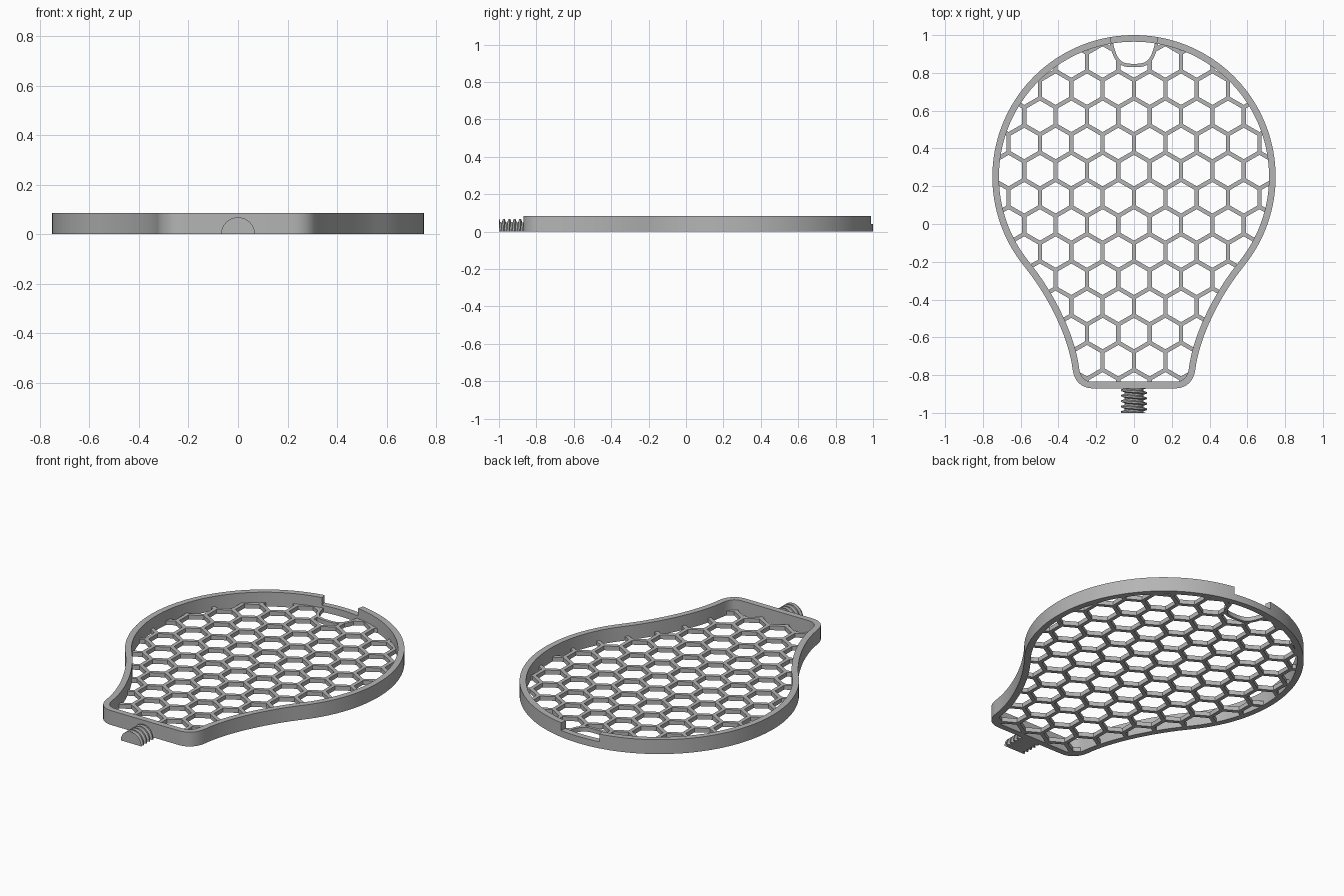
import bpy, bmesh, math
from mathutils import Vector
from mathutils.geometry import interpolate_bezier

cube = bpy.data.objects.get("Cube")
if cube:
    bpy.data.objects.remove(cube, do_unlink=True)

WALL, HEIGHT, NOTCH_Z, FLOOR = 0.035, 0.085, 0.04, 0.025
RADIUS, CENTRE_Y, NOTCH_X = 0.75, 0.25, 0.125

grey = bpy.data.materials.new("plain grey")
grey.use_nodes = True
grey.diffuse_color = (0.46, 0.46, 0.46, 1)
grey.node_tree.nodes["Principled BSDF"].inputs["Base Color"].default_value = grey.diffuse_color


def finish(name, bm):
    bmesh.ops.recalc_face_normals(bm, faces=bm.faces)
    mesh = bpy.data.meshes.new(name)
    bm.to_mesh(mesh)
    bm.free()
    mesh.materials.append(grey)
    obj = bpy.data.objects.new(name, mesh)
    bpy.context.collection.objects.link(obj)
    return obj


def prism(bm, points, z0, z1):
    low = [bm.verts.new((p[0], p[1], z0)) for p in points]
    high = [bm.verts.new((p[0], p[1], z1)) for p in points]
    bm.faces.new(low[::-1])
    bm.faces.new(high)
    for i in range(len(low)):
        j = (i + 1) % len(low)
        bm.faces.new((low[i], low[j], high[j], high[i]))


def mirrored(half):
    return half + [Vector((-p.x, p.y)) for p in reversed(half) if abs(p.x) > 1e-5]


def offset(points, distance, closed=True):
    result, n = [], len(points)
    for i, p in enumerate(points):
        a = points[i - 1] if closed or i else p
        b = points[(i + 1) % n] if closed or i < n - 1 else p
        # average the two edge directions at each corner
        t = ((p - a).normalized() + (b - p).normalized()).normalized()
        result.append(p + Vector((t.y, -t.x)) * distance)
    return result


# Outline: round head, flared neck, rounded foot corners
def on_circle(a):
    return Vector((RADIUS * math.sin(a), CENTRE_Y + RADIUS * math.cos(a)))


a0, a1 = math.asin(NOTCH_X / RADIUS), math.pi - math.asin(0.58 / RADIUS)
half = [on_circle(a0 * i / 4) for i in range(4)]
half += [on_circle(a0 + (a1 - a0) * i / 48) for i in range(48)]
neck = [Vector(p) for p in ((0.58, -0.226), (0.455, -0.38), (0.345, -0.60), (0.325, -0.77))]
foot = [Vector(p) for p in ((0.325, -0.77), (0.315, -0.84), (0.27, -0.87), (0.22, -0.87))]
half += [p.to_2d() for p in interpolate_bezier(*neck, 18)[:-1]]
half += [p.to_2d() for p in interpolate_bezier(*foot, 10)]
outline = mirrored(half)
inner = offset(outline, WALL)

# Rim wall with a lowered notch at the back
bm = bmesh.new()
n = len(outline)
rings = [[(bm.verts.new((o.x, o.y, z)), bm.verts.new((q.x, q.y, z)))
          for o, q in zip(outline, inner)] for z in (0, NOTCH_Z, HEIGHT)]


def in_notch(i):
    return all(abs(outline[k % n].x) < NOTCH_X + 1e-4 and outline[k % n].y > 0.9 for k in (i, i + 1))


for i in range(n):
    j = (i + 1) % n
    levels = 1 if in_notch(i) else 2
    for k in range(levels):
        for s in (0, 1):
            bm.faces.new((rings[k][i][s], rings[k][j][s], rings[k + 1][j][s], rings[k + 1][i][s]))
    for k in (0, levels):
        bm.faces.new((rings[k][i][0], rings[k][j][0], rings[k][j][1], rings[k][i][1]))
    if in_notch(i) != in_notch(i - 1):
        bm.faces.new((rings[1][i][0], rings[1][i][1], rings[2][i][1], rings[2][i][0]))
loose = [v for v in bm.verts if not v.link_faces]
bmesh.ops.delete(bm, geom=loose, context='VERTS')
rim = finish("rim_wall", bm)

# Honeycomb floor: a plate cut by hexagonal prisms and a finger cup
bm = bmesh.new()
prism(bm, offset(outline, WALL - 0.001), 0, FLOOR)
floor = finish("honeycomb_floor", bm)

PITCH, BAR = 0.166, 0.022
ROW = PITCH * math.cos(math.pi / 6)
hole = (PITCH - BAR) / 2 / math.cos(math.pi / 6)
bm = bmesh.new()
for k in range(-2, 13):
    for i in range(-6, 6):
        x = PITCH * (i + (0.5 if k % 2 == 0 else 0))
        y = 0.714 - ROW * k
        prism(bm, [(x + hole * math.sin(a * math.pi / 3), y + hole * math.cos(a * math.pi / 3))
                   for a in range(6)], -0.1, 0.1)
hex_cutter = finish("hex_cutter", bm)

cup_curve = [Vector(p) for p in ((0.115, 0.975), (0.09, 0.86), (0.07, 0.848), (0, 0.848))]
cup = mirrored([p.to_2d() for p in interpolate_bezier(*cup_curve, 12)])
bm = bmesh.new()
prism(bm, cup, -0.1, 0.1)
cup_cutter = finish("cup_cutter", bm)

for cutter in (hex_cutter, cup_cutter):
    cutter.hide_render = True
    mod = floor.modifiers.new("cut", 'BOOLEAN')
    mod.operation, mod.solver, mod.object = 'DIFFERENCE', 'EXACT', cutter
bpy.context.view_layer.update()
cut_mesh = bpy.data.meshes.new_from_object(floor.evaluated_get(bpy.context.evaluated_depsgraph_get()))
floor.modifiers.clear()
floor.data = cut_mesh
for cutter in (hex_cutter, cup_cutter):
    bpy.data.objects.remove(cutter, do_unlink=True)

# Thin band around the finger cup
bm = bmesh.new()
prism(bm, cup + offset(cup, -0.018, closed=False)[::-1], 0, FLOOR)
band = finish("finger_cup_band", bm)

# Half-round threaded stud at the foot
CORE, CREST, THREAD, STEPS = 0.05, 0.068, 0.029, 24
Y0, Y1 = -1.0, -0.86
profile = ((0, CORE), (0.3, CORE), (0.5, CREST), (0.8, CREST))
bm = bmesh.new()
columns = []
for s in range(STEPS + 1):
    a = math.pi * s / STEPS
    column = []
    for turn in range(-1, 6):
        for t, r in profile:
            y = Y0 + THREAD * (turn + t + a / (2 * math.pi))
            column.append(bm.verts.new((r * math.cos(a), min(max(y, Y0), Y1), r * math.sin(a))))
    columns.append(column)
for s in range(STEPS + 1):
    a, b = columns[s], columns[(s + 1) % (STEPS + 1)]
    for i in range(len(a) - 1):
        bm.faces.new((a[i], a[i + 1], b[i + 1], b[i]))
for end in (0, -1):
    bm.faces.new([c[end] for c in columns])
bmesh.ops.remove_doubles(bm, verts=bm.verts, dist=1e-5)
bmesh.ops.dissolve_degenerate(bm, edges=bm.edges, dist=1e-5)
stud = finish("threaded_stud", bm)

# Smooth curved walls, keep hard edges
bpy.ops.object.select_all(action='DESELECT')
for obj in (rim, band, stud):
    obj.select_set(True)
bpy.context.view_layer.objects.active = rim
bpy.ops.object.shade_smooth_by_angle(angle=math.radians(25))
